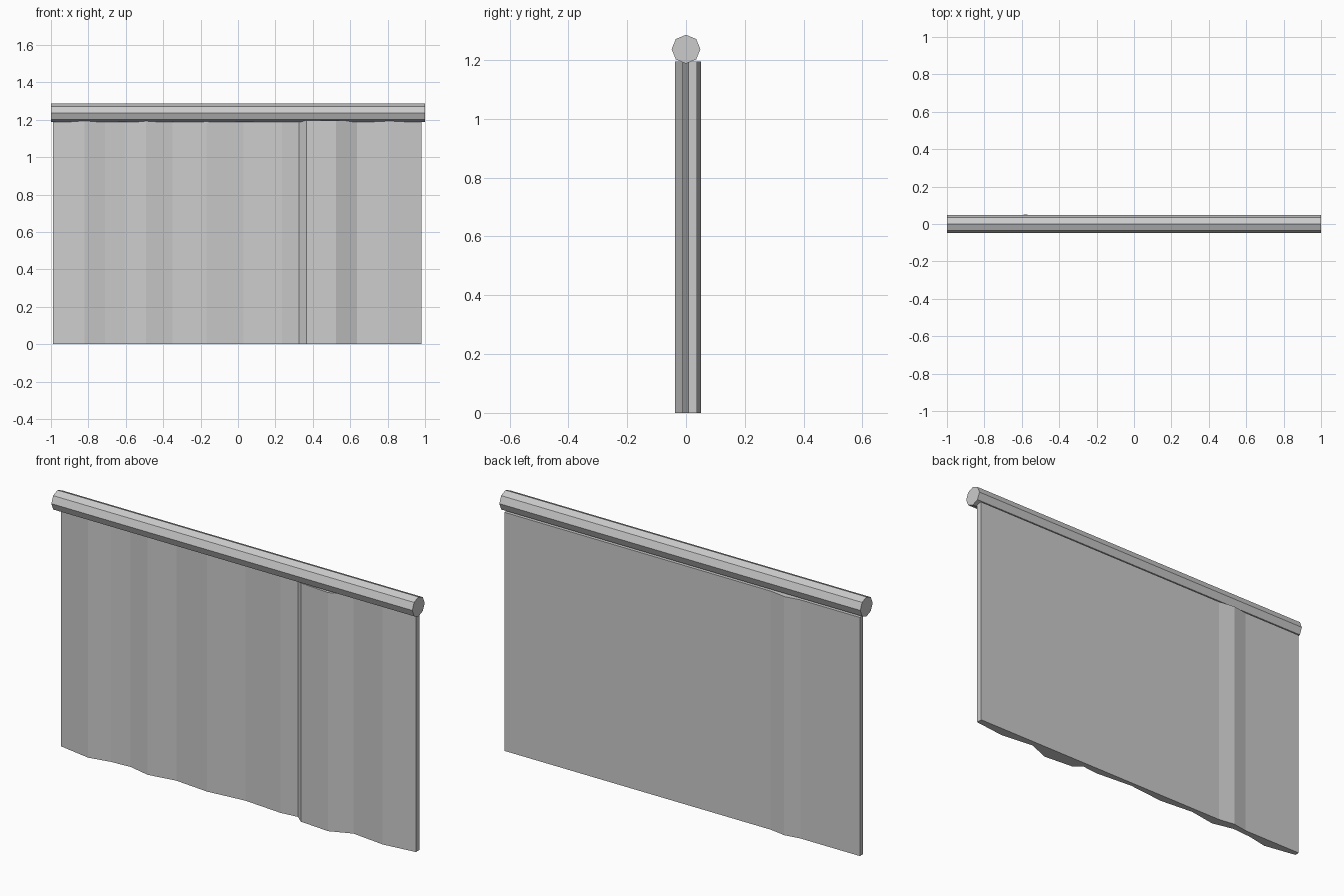
import bpy, bmesh, math

if "Cube" in bpy.data.objects:
    bpy.data.objects.remove(bpy.data.objects["Cube"])


def extrude_profile(name, points, vector):
    """Build a closed flat outline and extrude it into a solid."""
    bm = bmesh.new()
    face = bm.faces.new([bm.verts.new(p) for p in points])
    result = bmesh.ops.extrude_face_region(bm, geom=[face], use_keep_orig=True)
    moved = [v for v in result["geom"] if isinstance(v, bmesh.types.BMVert)]
    bmesh.ops.translate(bm, verts=moved, vec=vector)
    bmesh.ops.recalc_face_normals(bm, faces=bm.faces)
    mesh = bpy.data.meshes.new(name)
    bm.to_mesh(mesh)
    bm.free()
    obj = bpy.data.objects.new(name, mesh)
    bpy.context.collection.objects.link(obj)
    return obj


# Octagonal rod with a corner pointing up
ROD_R, ROD_Z = 0.049, 1.237
rod = [(-1, ROD_R * math.sin(i * math.tau / 8), ROD_Z + ROD_R * math.cos(i * math.tau / 8))
       for i in range(8)]
extrude_profile("curtain_rod", rod, (2, 0, 0))

# Hanging cloth: pleated front, flat back with one shallow fold
front = [(-0.99, 0.014), (-0.82, -0.015), (-0.71, 0.007), (-0.605, 0.014),
         (-0.493, -0.011), (-0.35, 0.012), (-0.168, -0.004), (0.03, 0.016),
         (0.235, 0.0), (0.325, 0.01), (0.365, -0.024), (0.525, -0.037),
         (0.635, 0.008), (0.81, -0.012), (0.98, 0.008)]
back = [(0.98, 0.038), (-0.495, 0.038), (-0.58, 0.051), (-0.66, 0.038), (-0.99, 0.038)]
extrude_profile("curtain_cloth", [(x, y, 0) for x, y in front + back], (0, 0, 1.195))
